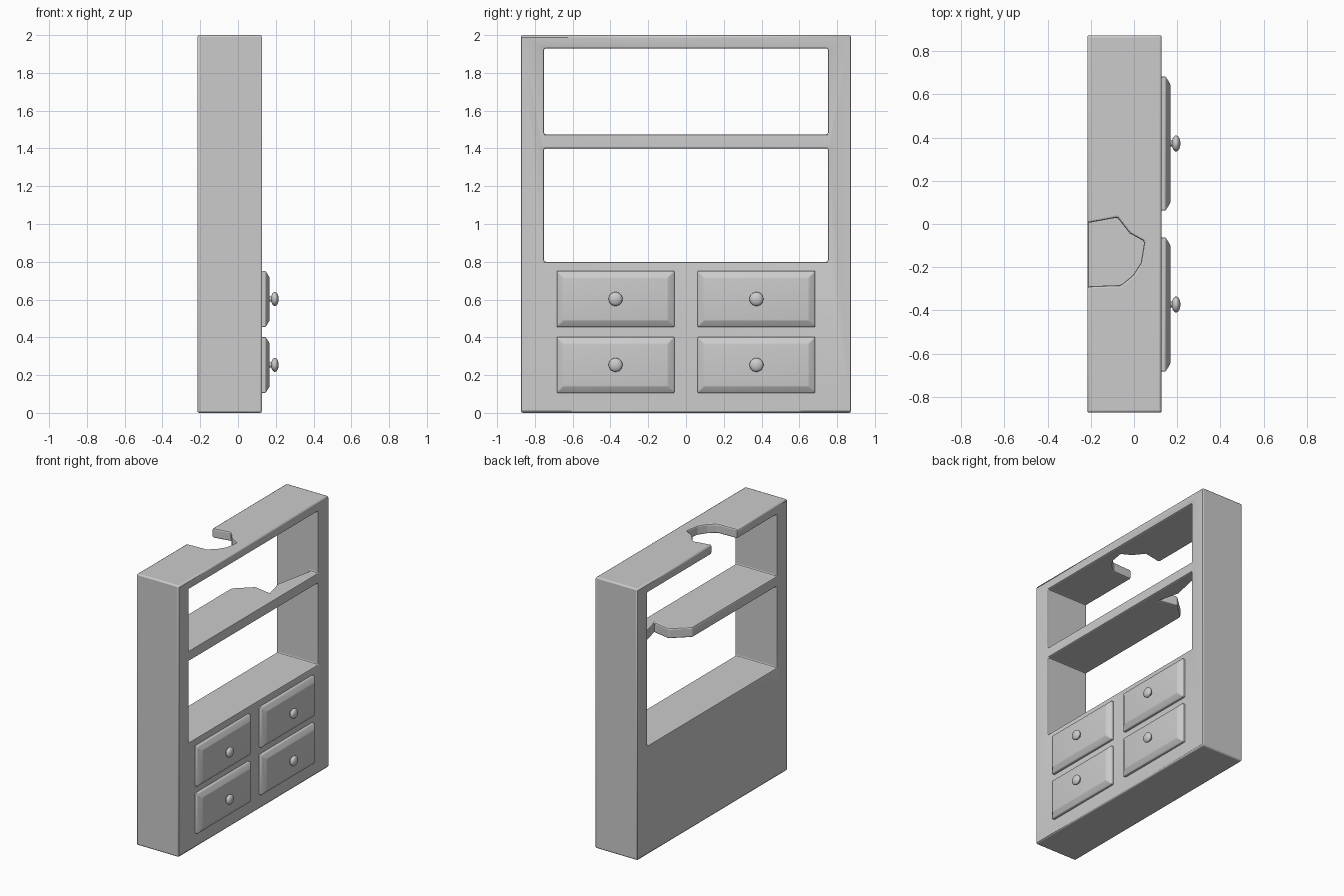
import bpy, bmesh
from math import radians, pi
from mathutils import Matrix

if "Cube" in bpy.data.objects:
    bpy.data.objects.remove(bpy.data.objects["Cube"])

BACK, FRONT = -0.215, 0.127


def new_object(name, bm):
    bmesh.ops.recalc_face_normals(bm, faces=bm.faces)
    mesh = bpy.data.meshes.new(name)
    bm.to_mesh(mesh)
    bm.free()
    ob = bpy.data.objects.new(name, mesh)
    bpy.context.collection.objects.link(ob)
    return ob


def box(name, x, y, z):
    bm = bmesh.new()
    size = [b - a for a, b in (x, y, z)]
    mid = [(a + b) / 2 for a, b in (x, y, z)]
    bmesh.ops.create_cube(bm, size=1, matrix=Matrix.Translation(mid) @ Matrix.Diagonal((*size, 1)))
    return new_object(name, bm)


def prism(name, outline, z0, z1):
    bm = bmesh.new()
    face = bm.faces.new([bm.verts.new((x, y, z0)) for x, y in outline])
    top = bmesh.ops.extrude_face_region(bm, geom=[face])["geom"]
    bmesh.ops.translate(bm, vec=(0, 0, z1 - z0), verts=[v for v in top if isinstance(v, bmesh.types.BMVert)])
    return new_object(name, bm)


def smooth(ob, angle=35):
    bpy.ops.object.select_all(action='DESELECT')
    ob.select_set(True)
    bpy.context.view_layer.objects.active = ob
    bpy.ops.object.shade_smooth_by_angle(angle=radians(angle))


# Cabinet carcass with two open bays and broken boards
cabinet = box("cabinet_frame", (BACK, FRONT), (-0.873, 0.873), (0, 2))
cutters = [
    box("lower_bay_cutter", (-0.5, 0.5), (-0.752, 0.752), (0.8, 1.4)),
    box("upper_bay_cutter", (-0.5, 0.5), (-0.752, 0.752), (1.475, 1.93)),
    prism("top_break_cutter",
          [(-0.4, 0.005), (-0.215, 0.005), (-0.077, 0.03), (-0.02, -0.043), (0.048, -0.08),
           (0.032, -0.18), (-0.005, -0.237), (-0.06, -0.283), (-0.2, -0.288), (-0.4, -0.288)], 1.8, 2.2),
    prism("shelf_break_cutter",
          [(-0.4, 0.0), (-0.215, 0.23), (-0.095, 0.34), (0.037, 0.315), (0.0, 0.465),
           (0.06, 0.752), (-0.4, 0.752)], 1.39, 1.5),
]
for cutter in cutters:
    cutter.hide_render = True
    cutter.hide_set(True)
    mod = cabinet.modifiers.new(cutter.name, 'BOOLEAN')
    mod.operation = 'DIFFERENCE'
    mod.solver = 'EXACT'
    mod.object = cutter
smooth(cabinet)
bevel = cabinet.modifiers.new("soft_edges", 'BEVEL')
bevel.width = 0.013
bevel.segments = 2
bevel.limit_method = 'ANGLE'
bevel.angle_limit = radians(25)


def drawer(name, y, z):
    # Raised drawer front with chamfered rim
    bm = bmesh.new()
    rings = []
    for x, inset in ((FRONT - 0.02, 0), (0.146, 0), (0.168, 0.035)):
        hy, hz = 0.311 - inset, 0.148 - inset
        rings.append([bm.verts.new((x, y + sy * hy, z + sz * hz))
                      for sy, sz in ((-1, -1), (1, -1), (1, 1), (-1, 1))])
    for a, b in zip(rings, rings[1:]):
        for i in range(4):
            j = (i + 1) % 4
            bm.faces.new((a[i], a[j], b[j], b[i]))
    bm.faces.new(rings[0])
    bm.faces.new(rings[-1])
    front = new_object(name + "_front", bm)
    mod = front.modifiers.new("soft_edges", 'BEVEL')
    mod.width = 0.004
    mod.segments = 2
    smooth(front)

    # Flattened round knob on a short stem
    bm = bmesh.new()
    bmesh.ops.create_uvsphere(bm, u_segments=20, v_segments=12, radius=1,
                              matrix=Matrix.Translation((0.195, y, z)) @ Matrix.Diagonal((0.02, 0.037, 0.037, 1))
                              @ Matrix.Rotation(pi / 2, 4, 'Y'))
    bmesh.ops.create_cone(bm, cap_ends=True, segments=12, radius1=0.014, radius2=0.014, depth=0.03,
                          matrix=Matrix.Translation((0.177, y, z)) @ Matrix.Rotation(pi / 2, 4, 'Y'))
    smooth(new_object(name + "_knob", bm), 50)


for side, y in (("left", -0.373), ("right", 0.373)):
    for row, z in (("lower", 0.254), ("upper", 0.603)):
        drawer(f"{row}_{side}_drawer", y, z)
